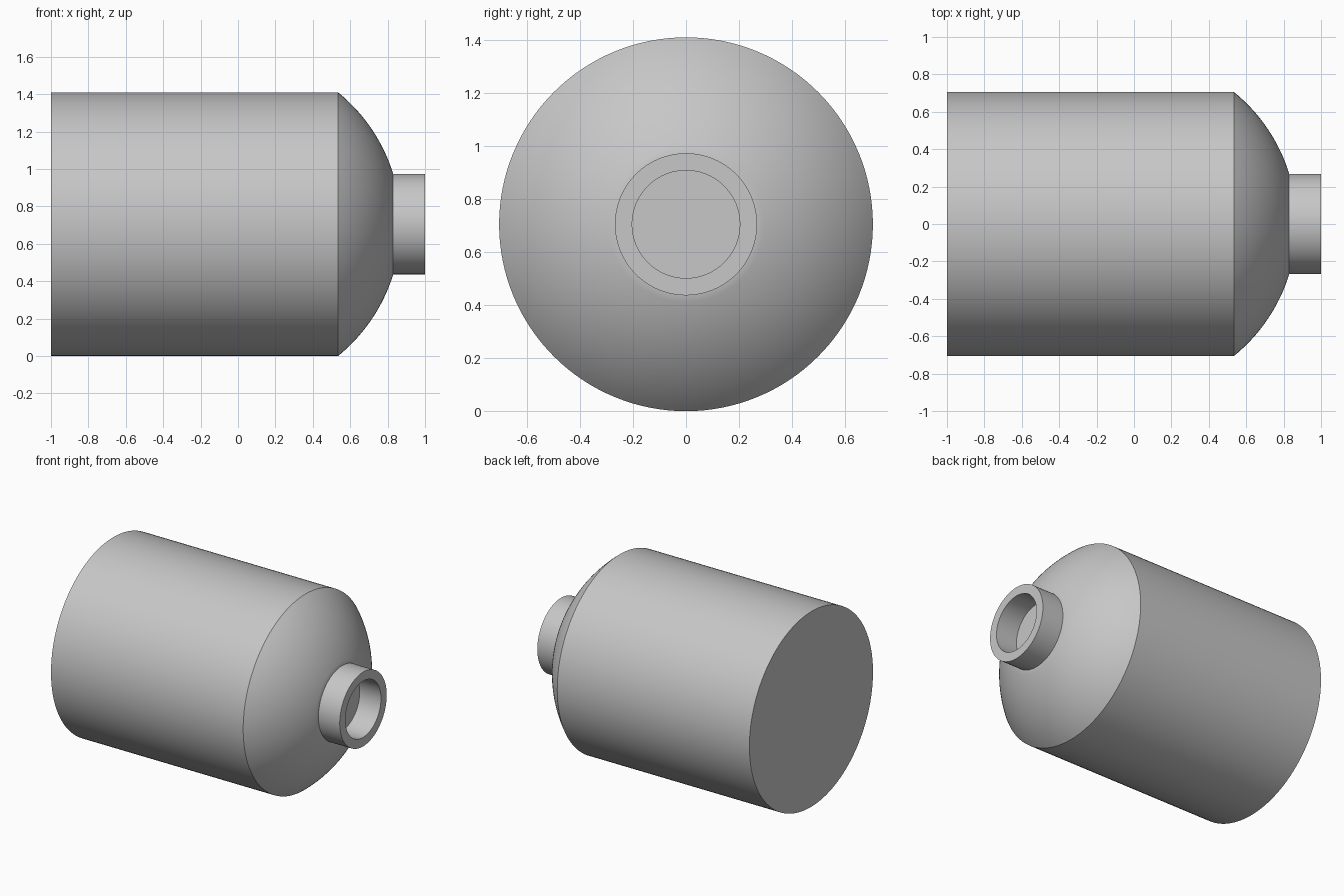
import bpy
import bmesh
from math import cos, sin, asin, pi, radians
from mathutils import Matrix, Vector

SEGMENTS = 128
RADIUS = 0.705          # barrel radius, also the height of the axis
BACK, SHOULDER, NECK, FRONT = -1.0, 0.535, 0.83, 1.0
NECK_OUTER, NECK_INNER = 0.268, 0.203

cube = bpy.data.objects.get("Cube")
if cube:
    bpy.data.objects.remove(cube, do_unlink=True)

grey = bpy.data.materials.new("plain grey")
grey.use_nodes = True
colour = (0.57, 0.57, 0.57, 1)
grey.diffuse_color = colour
grey.node_tree.nodes["Principled BSDF"].inputs["Base Color"].default_value = colour


def lathe(name, profile):
    """Spin a profile of (x, radius) points around the lying axis."""
    bm = bmesh.new()
    verts = [bm.verts.new((x, 0, r)) for x, r in profile]
    edges = [bm.edges.new(pair) for pair in zip(verts, verts[1:])]
    bmesh.ops.spin(bm, geom=verts + edges, cent=(0, 0, 0), axis=(1, 0, 0),
                   angle=2 * pi, steps=SEGMENTS)
    bmesh.ops.remove_doubles(bm, verts=bm.verts, dist=0.0001)
    bmesh.ops.recalc_face_normals(bm, faces=bm.faces)
    bmesh.ops.transform(bm, matrix=Matrix.Translation(Vector((0, 0, RADIUS))),
                        verts=bm.verts)
    mesh = bpy.data.meshes.new(name)
    bm.to_mesh(mesh)
    bm.free()
    mesh.materials.append(grey)
    obj = bpy.data.objects.new(name, mesh)
    bpy.context.collection.objects.link(obj)
    bpy.ops.object.select_all(action="DESELECT")
    obj.select_set(True)
    bpy.context.view_layer.objects.active = obj
    bpy.ops.object.shade_smooth_by_angle(angle=radians(25))
    return obj


# Spherical shoulder, centred on the axis, from the barrel edge to the neck
centre = (NECK**2 + NECK_OUTER**2 - SHOULDER**2 - RADIUS**2) / (2 * (NECK - SHOULDER))
ball = ((SHOULDER - centre)**2 + RADIUS**2) ** 0.5
start, end = asin(RADIUS / ball), asin(NECK_OUTER / ball)
steps = 20
dome = []
for i in range(steps + 1):
    a = start + (end - start) * i / steps
    dome.append((centre + ball * cos(a), ball * sin(a)))

# Closed barrel with shoulder; its flat end is the floor of the neck opening
lathe("barrel", [(BACK, 0), (BACK, RADIUS)] + dome + [(NECK, NECK_INNER), (NECK, 0)])

# Short tubular neck
lathe("neck", [(NECK, NECK_OUTER), (FRONT, NECK_OUTER), (FRONT, NECK_INNER),
               (NECK, NECK_INNER), (NECK, NECK_OUTER)])
